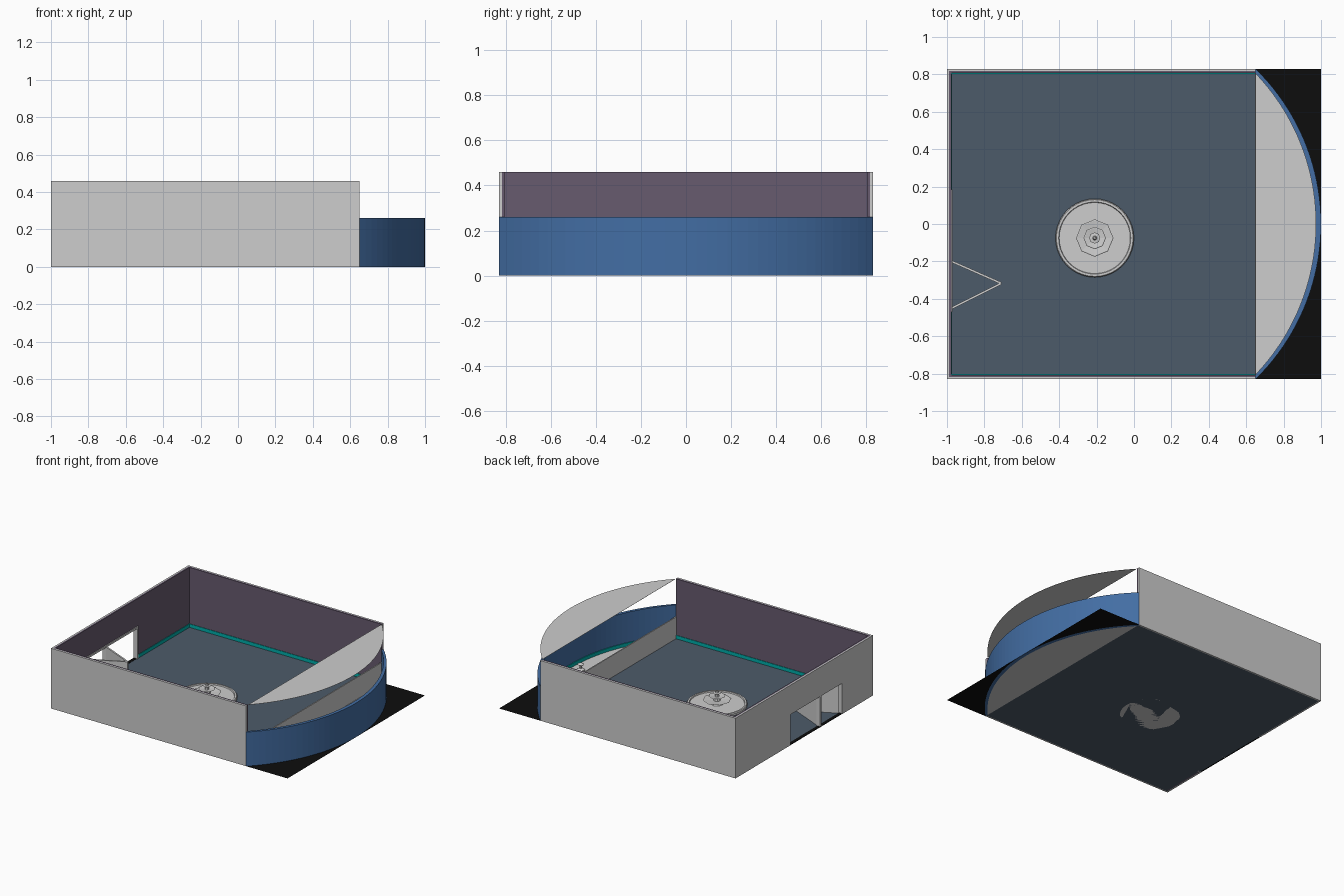
import bpy, bmesh, math

if "Cube" in bpy.data.objects:
    bpy.data.objects.remove(bpy.data.objects["Cube"])


def mat(name, rgb):
    m = bpy.data.materials.new(name)
    m.diffuse_color = (*rgb, 1)
    m.use_nodes = True
    m.node_tree.nodes["Principled BSDF"].inputs["Base Color"].default_value = m.diffuse_color
    return m


GREY = mat("light_grey", (0.61, 0.61, 0.61))
PURPLE = mat("muted_purple", (0.135, 0.103, 0.158))
FLOOR = mat("slate_floor", (0.073, 0.104, 0.142))
BLUE = mat("blue", (0.056, 0.155, 0.37))
TEAL = mat("teal", (0.0, 0.42, 0.40))
BLACK = mat("black", (0.004, 0.004, 0.004))


def finish(bm, name, m):
    bmesh.ops.recalc_face_normals(bm, faces=bm.faces)
    me = bpy.data.meshes.new(name)
    bm.to_mesh(me)
    bm.free()
    me.materials.append(m)
    ob = bpy.data.objects.new(name, me)
    bpy.context.collection.objects.link(ob)
    return ob


def prism(name, pts, z0, z1, m):
    """Extrude an outline from z0 to z1 (flat sheet if equal)."""
    bm = bmesh.new()
    f = bm.faces.new([bm.verts.new((x, y, z0)) for x, y in pts])
    if z1 > z0:
        r = bmesh.ops.extrude_face_region(bm, geom=[f])
        vs = [g for g in r["geom"] if isinstance(g, bmesh.types.BMVert)]
        bmesh.ops.translate(bm, verts=vs, vec=(0, 0, z1 - z0))
    ob = finish(bm, name, m)
    if z1 == z0 and ob.data.polygons[0].normal.z < 0:
        ob.data.flip_normals()
    return ob


def box(name, x0, x1, y0, y1, z0, z1, m):
    return prism(name, [(x0, y0), (x1, y0), (x1, y1), (x0, y1)], z0, z1, m)


def lathe(name, prof, cx, cy, n, m):
    bm = bmesh.new()
    rings = []
    for r, z in prof:
        rings.append([bm.verts.new((cx + r * math.cos(2 * math.pi * i / n),
                                    cy + r * math.sin(2 * math.pi * i / n), z)) for i in range(n)])
    for a, b in zip(rings, rings[1:]):
        for i in range(n):
            j = (i + 1) % n
            bm.faces.new((a[i], a[j], b[j], b[i]))
    bm.faces.new(rings[-1])
    bm.faces.new(rings[0])
    return finish(bm, name, m)


def arc(half, sag, n=40):
    """Bay curve from the front end to the back end, chord at X1."""
    R = (half * half + sag * sag) / (2 * sag)
    a = math.asin(half / R)
    return [(X1 + sag - R + R * math.cos(t), R * math.sin(t))
            for t in (-a + 2 * a * i / n for i in range(n + 1))]


X0, X1, Y, H = -1.0, 0.65, 0.83, 0.46
T = 0.012
D0, D1, DH = -0.47, 0.185, 0.25   # doorway in the left wall

# room floor and threshold
box("room_floor", X0 + T, X1, -Y + T, Y - T, 0, 0.004, FLOOR)
box("door_threshold", X0, X0 + 2 * T, D0, D1, 0.001, 0.006, BLACK)

# side walls: grey shell, purple lining, teal skirting
for s, n in ((-1, "front"), (1, "back")):
    def wall(part, a, b, z0, z1, m, x0=X0):
        y = sorted((s * (Y - a), s * (Y - b)))
        box(n + part, x0, X1, y[0], y[1], z0, z1, m)
    wall("_wall", 0, T, 0, H, GREY)
    wall("_lining", T, 2 * T, 0.002, H, PURPLE, X0 + T)
    wall("_skirting", 2 * T, 2 * T + 0.004, 0.004, 0.03, TEAL, X0 + 2 * T)

# left wall, split around the doorway
for n, y0, y1, z0 in (("front", -Y + T, D0, 0), ("back", D1, Y - T, 0), ("lintel", D0, D1, DH)):
    box("left_wall_" + n, X0, X0 + T, y0, y1, z0, H, GREY)
    box("left_lining_" + n, X0 + T, X0 + 2 * T, y0, y1, z0, H, PURPLE)
    if z0 == 0:
        box("left_skirting_" + n, X0 + 2 * T, X0 + 2 * T + 0.004, y0, y1, 0.004, 0.03, TEAL)

# door frame
for i, y in enumerate((D0 + 0.008, -0.2, D1 - 0.008)):
    box(f"door_post_{i}", X0, X0 + 0.03, y - 0.008, y + 0.008, 0, DH, GREY)
box("door_head", X0, X0 + 0.03, D0, D1, DH - 0.015, DH, GREY)

# folding door leaves meeting in a point inside the room
tip = (-0.71, -0.317)
for n, y in (("a", -0.2), ("b", -0.45)):
    dx, dy = tip[0] + 0.975, tip[1] - y
    L = math.hypot(dx, dy)
    nx, ny = -dy / L * 0.006, dx / L * 0.006
    prism("folding_door_" + n, [(-0.975 + nx, y + ny), (-0.975 - nx, y - ny),
                                (tip[0] - nx, tip[1] - ny), (tip[0] + nx, tip[1] + ny)],
          0.006, 0.24, GREY)

# curved bay: floor, blue wall, skirting, sill wall, top panel
outer, inner = arc(Y, 0.35), arc(Y - 0.024, 0.324)
prism("bay_floor", inner, 0.0, 0.004, GREY)
prism("bay_wall", outer + inner[::-1], 0, 0.26, BLUE)
prism("bay_skirting", inner + arc(Y - 0.03, 0.318)[::-1], 0.004, 0.03, TEAL)
box("low_divider", X1 - 0.004, X1 + 0.004, -Y + T, Y - T, 0, 0.17, GREY)
prism("bay_top_panel", inner, H - 0.001, H, GREY)

# black ground corners outside the bay
half = len(outer) // 2
prism("ground_corner_front", outer[:half + 1] + [(1, -Y)], 0, 0, BLACK)
prism("ground_corner_back", outer[half:] + [(1, Y)], 0, 0, BLACK)

# round tiered fountain
cx, cy = -0.21, -0.075
lathe("fountain_basin", [(0.21, 0), (0.21, 0.018), (0.205, 0.024), (0.193, 0.024),
                         (0.19, 0.016)], cx, cy, 40, GREY)
lathe("fountain_tiers", [(0.045, 0.016), (0.03, 0.035), (0.1, 0.048), (0.095, 0.05), (0.025, 0.042),
                         (0.02, 0.065), (0.06, 0.076), (0.055, 0.078), (0.016, 0.072),
                         (0.012, 0.09), (0.03, 0.098), (0.012, 0.1), (0.006, 0.115)],
      cx, cy, 8, GREY)

# small ornament on the bay floor
lathe("bay_ornament", [(0.03, 0.004), (0.03, 0.012), (0.01, 0.02), (0.01, 0.04),
                       (0.025, 0.05), (0.008, 0.06)], 0.89, 0.0, 8, GREY)
